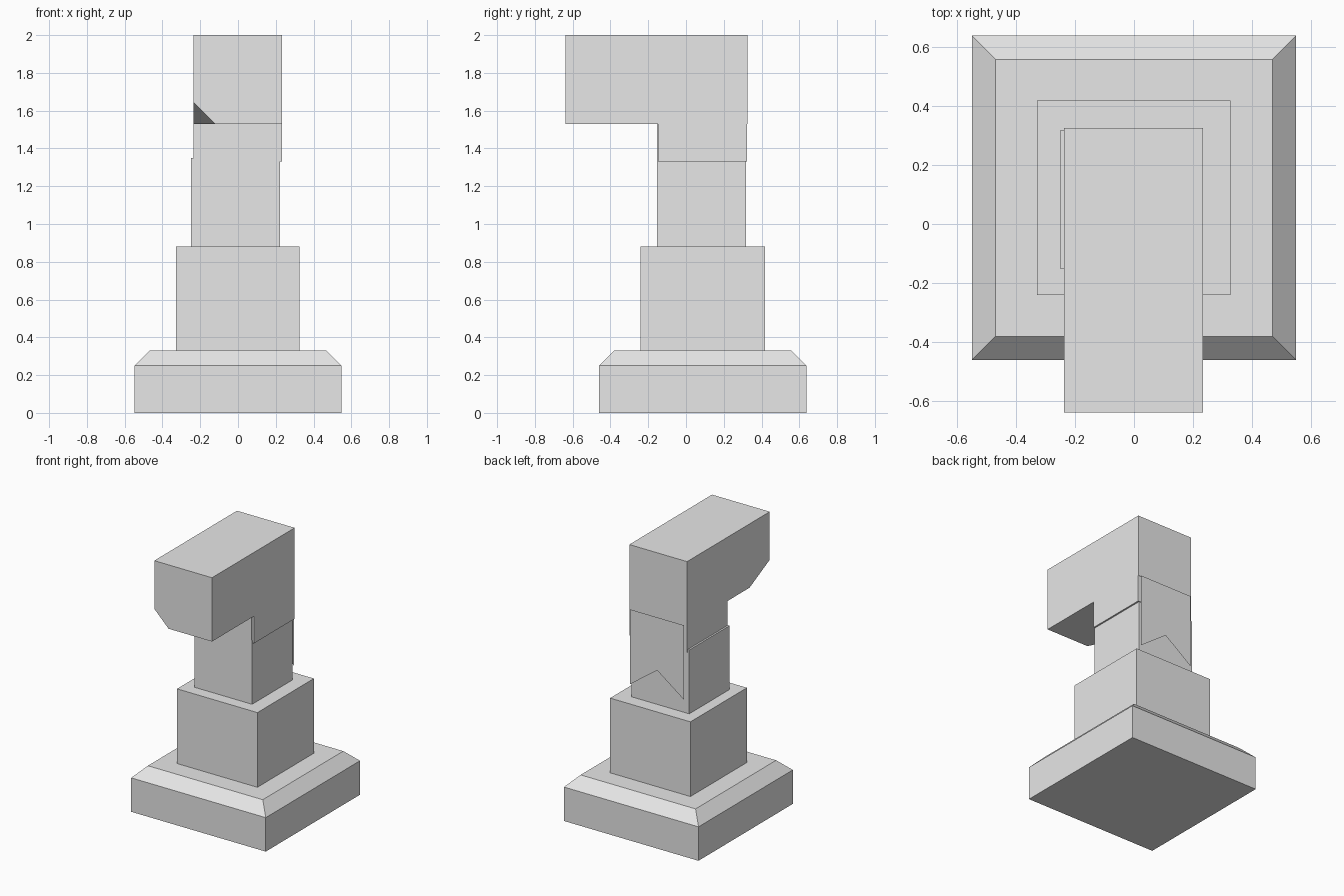
import bpy
import bmesh

default_cube = bpy.data.objects.get("Cube")
if default_cube:
    bpy.data.objects.remove(default_cube, do_unlink=True)

# Single plain grey
grey = bpy.data.materials.new("plain_grey")
grey.use_nodes = True
colour = (0.8, 0.8, 0.8, 1)
grey.diffuse_color = colour
grey.node_tree.nodes["Principled BSDF"].inputs["Base Color"].default_value = colour


def finish(name, bm):
    mesh = bpy.data.meshes.new(name)
    bm.to_mesh(mesh)
    bm.free()
    mesh.materials.append(grey)
    obj = bpy.data.objects.new(name, mesh)
    bpy.context.collection.objects.link(obj)
    return obj


def box_mesh(x, y, z):
    """Box between the (low, high) pairs on each axis."""
    bm = bmesh.new()
    bmesh.ops.create_cube(bm, size=1)
    for v in bm.verts:
        v.co = [lo if c < 0 else hi for c, (lo, hi) in zip(v.co, (x, y, z))]
    return bm


def box(name, x, y, z):
    return finish(name, box_mesh(x, y, z))


# Base slab with a sloped rim running up to a smaller top
bm = box_mesh((-0.548, 0.548), (-0.46, 0.637), (0, 0.25))
top = max(bm.faces, key=lambda f: f.calc_center_median().z)
rim = bmesh.ops.extrude_discrete_faces(bm, faces=[top])["faces"][0]
centre = rim.calc_center_median()
for v in rim.verts:
    v.co.x += 0.08 if v.co.x < centre.x else -0.08
    v.co.y += 0.08 if v.co.y < centre.y else -0.08
    v.co.z = 0.33
finish("base", bm)

# Stacked blocks of the column
box("pedestal", (-0.328, 0.326), (-0.24, 0.417), (0.33, 0.88))
box("column", (-0.249, 0.222), (-0.153, 0.318), (0.88, 1.35))
box("column_core", (-0.222, 0.216), (-0.153, 0.31), (1.35, 1.53))
box("neck", (-0.236, 0.234), (-0.148, 0.323), (1.33, 1.53))

# Overhanging head with its lower front right corner sliced off
bm = box_mesh((-0.236, 0.234), (-0.637, 0.325), (1.53, 2))
cut_x, cut_y, cut_z = 0.116, 0.235, 0.116
cut = bmesh.ops.bisect_plane(
    bm, geom=bm.verts[:] + bm.edges[:] + bm.faces[:],
    plane_co=(-0.236 + cut_x, -0.637, 1.53),
    plane_no=(-1 / cut_x, -1 / cut_y, -1 / cut_z), clear_outer=True)
edges = [e for e in cut["geom_cut"] if isinstance(e, bmesh.types.BMEdge)]
bmesh.ops.holes_fill(bm, edges=edges)
bmesh.ops.recalc_face_normals(bm, faces=bm.faces)
finish("head", bm)

# Thin hanging panel on the back with a notched lower edge
bm = bmesh.new()
outline = [(-0.22, 1.53), (-0.22, 0.98), (0, 1.14), (0.22, 0.98), (0.22, 1.53), (0, 1.53)]
verts = [bm.verts.new((x, 0.335, z)) for x, z in outline]
for loop in ((0, 5, 2, 1), (5, 4, 3, 2)):
    bm.faces.new([verts[i] for i in loop])
for f in bm.faces:
    f.normal_update()
    if f.normal.y < 0:
        f.normal_flip()
finish("back_panel", bm)
